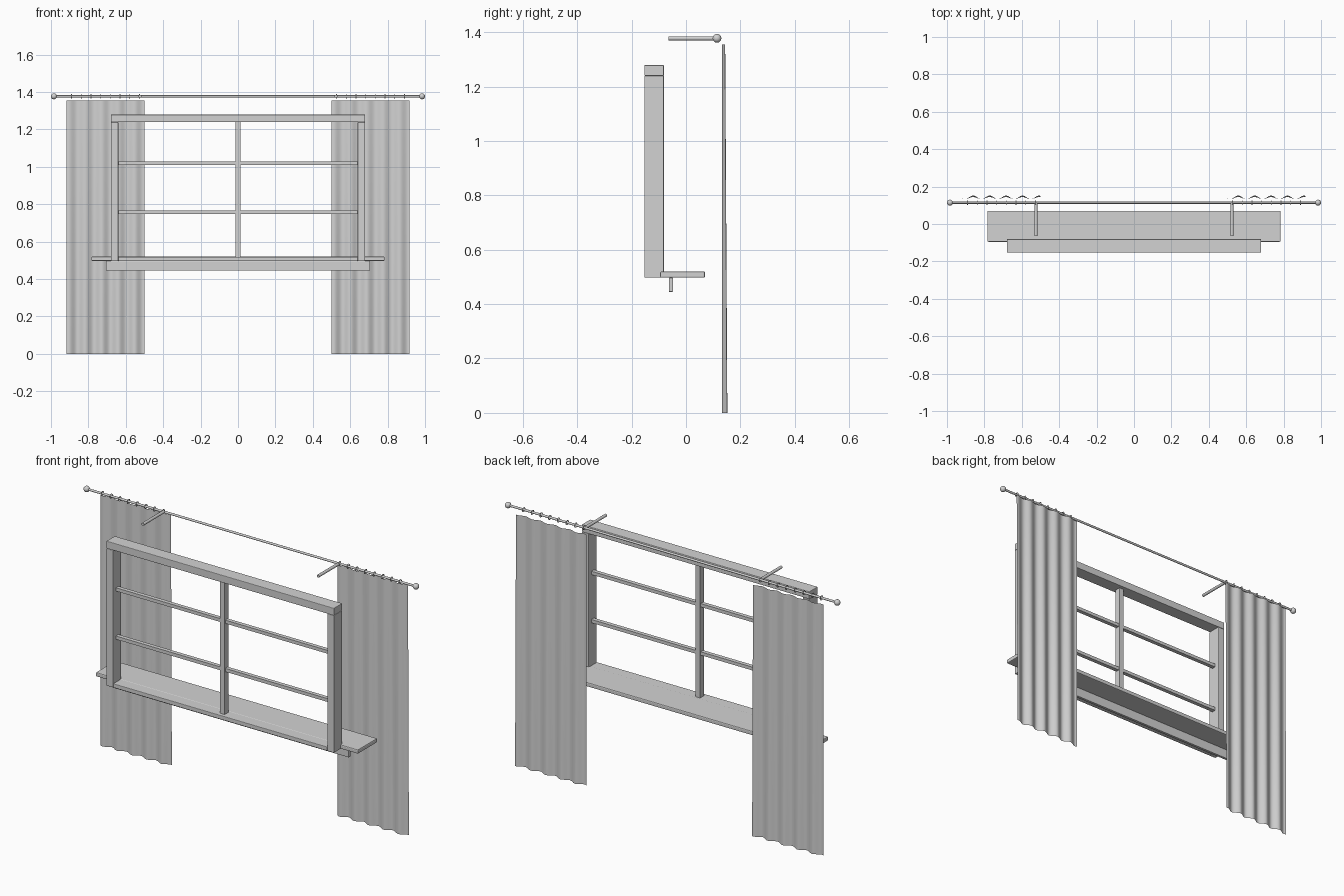
import bpy, bmesh, math

if "Cube" in bpy.data.objects:
    bpy.data.objects.remove(bpy.data.objects["Cube"])

mat = bpy.data.materials.new("plain light grey")
mat.diffuse_color = (0.65, 0.65, 0.65, 1)
mat.use_nodes = True
mat.node_tree.nodes["Principled BSDF"].inputs["Base Color"].default_value = mat.diffuse_color


def finish(ob, name, smooth=False):
    ob.name = name
    ob.data.materials.append(mat)
    if smooth:
        bpy.ops.object.select_all(action='DESELECT')
        ob.select_set(True)
        bpy.context.view_layer.objects.active = ob
        bpy.ops.object.shade_smooth_by_angle(angle=math.radians(40))
    return ob


def box(name, lo, hi, bevel=0.0):
    """Box between two corners, with an optional softened edge."""
    bpy.ops.mesh.primitive_cube_add(size=1, location=[(a + b) / 2 for a, b in zip(lo, hi)])
    ob = bpy.context.object
    ob.scale = [b - a for a, b in zip(lo, hi)]
    bpy.ops.object.transform_apply(location=False, rotation=False, scale=True)
    if bevel:
        m = ob.modifiers.new("soft_edge", 'BEVEL')
        m.width, m.segments = bevel, 2
    return finish(ob, name)


def rod(name, r, length, loc, rot):
    bpy.ops.mesh.primitive_cylinder_add(vertices=16, radius=r, depth=length,
                                        location=loc, rotation=rot)
    return finish(bpy.context.object, name, True)


# Window frame
Y0, Y1, Z0, Z1, W, T = -0.153, -0.081, 0.497, 1.279, 0.68, 0.04
box("frame_top", (-W, Y0, Z1 - T), (W, Y1, Z1), 0.003)
box("frame_bottom", (-W + T, Y0, Z0), (W - T, Y1, 0.519), 0.003)
for s, side in ((-1, "left"), (1, "right")):
    xs = sorted((s * W, s * (W - T)))
    box(f"frame_{side}", (xs[0], Y0, Z0), (xs[1], Y1, Z1 - T), 0.003)

# Glazing bars
yc = (Y0 + Y1) / 2
box("vertical_bar", (-0.0135, yc - 0.016, 0.515), (0.0135, yc + 0.016, Z1 - T))
for i in (1, 2):
    z = Z0 + (Z1 - Z0) * i / 3
    box(f"horizontal_bar_{i}", (-W + T, yc - 0.011, z - 0.009), (W - T, yc + 0.011, z + 0.009))

# Sill and apron below it
box("sill", (-0.784, -0.095, 0.497), (0.784, 0.07, 0.52), 0.005)
box("apron", (-0.706, -0.063, 0.445), (0.706, -0.048, 0.497), 0.002)

# Curtain rod, finials and brackets
RY, RZ = 0.114, 1.377
rod("curtain_rod", 0.006, 1.96, (0, RY, RZ), (0, math.pi / 2, 0))
for s, side in ((-1, "left"), (1, "right")):
    bpy.ops.mesh.primitive_uv_sphere_add(segments=20, ring_count=12, radius=0.016,
                                         location=(s * 0.984, RY, RZ))
    finish(bpy.context.object, f"finial_{side}", True)
    rod(f"bracket_{side}", 0.0078, 0.179, (s * 0.524, 0.0245, RZ), (math.pi / 2, 0, 0))

# Curtain rings, eight evenly spaced over each curtain
X_IN, X_OUT, N_RINGS = 0.501, 0.916, 8
for s, side in ((-1, "left"), (1, "right")):
    for i in range(N_RINGS):
        x = s * (X_IN + (X_OUT - X_IN) * (i + 0.5) / N_RINGS)
        bpy.ops.mesh.primitive_torus_add(major_radius=0.011, minor_radius=0.002,
                                         major_segments=16, minor_segments=6,
                                         location=(x, RY, RZ), rotation=(0, math.pi / 2, 0))
        finish(bpy.context.object, f"ring_{side}_{i + 1}", True)


# Curtains: wavy sheets whose folds deepen toward the floor
def curtain(name, x0, x1, top=1.355, nx=72, nz=12):
    bm = bmesh.new()
    grid = []
    for j in range(nz + 1):
        t = j / nz
        amp = 0.0098 - 0.004 * t
        row = []
        for i in range(nx + 1):
            u = (x1 - x0) * i / nx
            wave = math.cos(2 * math.pi * (u - 0.056) / 0.088)
            row.append(bm.verts.new((x0 + u, 0.1325 + amp * (1 + wave), top * t)))
        grid.append(row)
    for a, b in zip(grid, grid[1:]):
        for i in range(nx):
            bm.faces.new((a[i], a[i + 1], b[i + 1], b[i]))
    me = bpy.data.meshes.new(name)
    bm.to_mesh(me)
    bm.free()
    ob = bpy.data.objects.new(name, me)
    bpy.context.collection.objects.link(ob)
    finish(ob, name, True)


curtain("curtain_left", -X_OUT, -X_IN)
curtain("curtain_right", X_IN, X_OUT)
